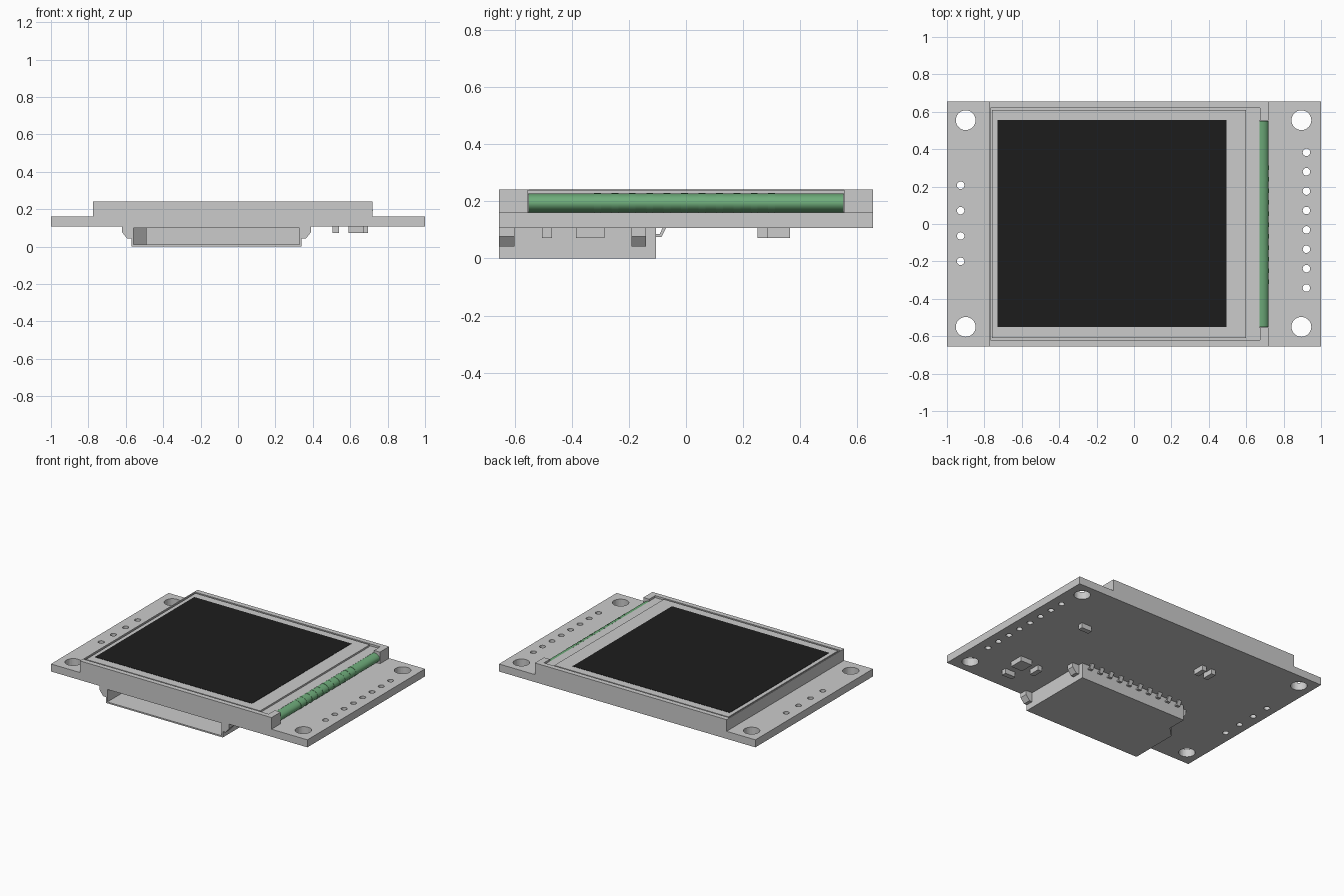
import bpy, bmesh, math
from mathutils import Matrix

if "Cube" in bpy.data.objects:
    bpy.data.objects.remove(bpy.data.objects["Cube"])


def finish(name, bm, color=None):
    bmesh.ops.recalc_face_normals(bm, faces=bm.faces)
    me = bpy.data.meshes.new(name)
    bm.to_mesh(me)
    bm.free()
    ob = bpy.data.objects.new(name, me)
    bpy.context.collection.objects.link(ob)
    if color:
        mat = bpy.data.materials.new(name + "_color")
        mat.diffuse_color = (*color, 1)
        mat.use_nodes = True
        mat.node_tree.nodes["Principled BSDF"].inputs["Base Color"].default_value = mat.diffuse_color
        me.materials.append(mat)
    return ob


def add_prism(bm, pts, a, b, axis='z'):
    put = {'x': lambda u, v, w: (w, u, v), 'y': lambda u, v, w: (u, w, v),
           'z': lambda u, v, w: (u, v, w)}[axis]
    lo = [bm.verts.new(put(u, v, a)) for u, v in pts]
    hi = [bm.verts.new(put(u, v, b)) for u, v in pts]
    bm.faces.new(lo)
    bm.faces.new(hi[::-1])
    for i in range(len(pts)):
        j = (i + 1) % len(pts)
        bm.faces.new((lo[i], lo[j], hi[j], hi[i]))


def rect(x0, x1, y0, y1):
    return [(x0, y0), (x1, y0), (x1, y1), (x0, y1)]


def prism(name, pts, a, b, axis='z', color=None):
    bm = bmesh.new()
    add_prism(bm, pts, a, b, axis)
    return finish(name, bm, color)


def cut(ob, cutter):
    mod = ob.modifiers.new("cut", 'BOOLEAN')
    mod.operation, mod.solver, mod.object = 'DIFFERENCE', 'EXACT', cutter
    bpy.context.view_layer.objects.active = ob
    bpy.ops.object.modifier_apply(modifier=mod.name)
    bpy.data.objects.remove(cutter)


# Circuit board with mounting holes and pin holes
B0, B1 = 0.107, 0.16
holes = [(x, y, 0.053) for x in (-0.9, 0.895) for y in (-0.55, 0.555)]
holes += [(-0.927, 0.207 - 0.1355 * i, 0.02) for i in range(4)]
holes += [(0.922, 0.383 - 0.1036 * i, 0.02) for i in range(8)]
board = prism("circuit_board", rect(-1, 1, -0.655, 0.655), B0, B1)
bm = bmesh.new()
for x, y, r in holes:
    bmesh.ops.create_cone(bm, cap_ends=True, segments=32, radius1=r, radius2=r,
                          depth=0.2, matrix=Matrix.Translation((x, y, 0.13)))
cut(board, finish("hole_cutter", bm))

# Thin solder rings around every hole, both sides
bm = bmesh.new()
for x, y, r in holes:
    R = r + 0.014
    for z in (B0 - 0.0006, B1 + 0.0006):
        ring = [[bm.verts.new((x + q * math.cos(t * math.tau / 32),
                               y + q * math.sin(t * math.tau / 32), z))
                 for t in range(32)] for q in (r, R)]
        for i in range(32):
            j = (i + 1) % 32
            bm.faces.new((ring[0][i], ring[0][j], ring[1][j], ring[1][i]))
finish("solder_rings", bm)

# Display frame: notched on the right, shallow pocket on top
frame = prism("display_frame",
              [(-0.775, -0.655), (0.72, -0.655), (0.72, -0.553), (0.672, -0.553),
               (0.672, 0.553), (0.72, 0.553), (0.72, 0.655), (-0.775, 0.655)], B1, 0.242)
cut(frame, prism("pocket_cutter", rect(-0.768, 0.674, -0.62, 0.62), 0.228, 0.3))
prism("glass", rect(-0.758, 0.6, -0.61, 0.61), 0.228, 0.24)
prism("screen", rect(-0.73, 0.495, -0.55, 0.555), 0.239, 0.242, color=(0.012, 0.012, 0.012))

# Rolled flex cable with fine ridges
green = (0.16, 0.42, 0.2)


def roll(rx, rz, n=12):
    return [(0.672 + rx * math.sin(math.pi * i / n), 0.194 + rz * math.cos(math.pi * i / n))
            for i in range(n + 1)]


cable = prism("flex_cable", roll(0.047, 0.033), -0.552, 0.552, 'y', green)
bm = bmesh.new()
for i in range(11):
    y = -0.31 + 0.061 * i
    add_prism(bm, roll(0.0485, 0.0345), y - 0.012, y + 0.012, 'y')
ridges = finish("cable_ridges", bm)
ridges.data.materials.append(cable.data.materials[0])
for ob in (cable, ridges):
    bpy.context.view_layer.objects.active = ob
    bpy.ops.object.select_all(action='DESELECT')
    ob.select_set(True)
    bpy.ops.object.shade_smooth_by_angle(angle=math.radians(30))

# Hollow card socket, open at the front, one rear corner stepped in
socket = prism("card_socket",
               [(-0.57, -0.655), (0.34, -0.655), (0.34, -0.105), (-0.5, -0.105),
                (-0.5, -0.24), (-0.57, -0.31)], 0, B0)
cut(socket, prism("socket_cutter",
                  [(-0.56, -0.7), (0.33, -0.7), (0.33, -0.115), (-0.49, -0.115),
                   (-0.49, -0.244), (-0.56, -0.314)], 0.01, 0.098))

# Bent mounting tabs on the socket sides
bm = bmesh.new()
tab = [(0, B0), (0.05, B0), (0.05, 0.077), (0.022, 0.042), (0, 0.042)]
for x, s, y0, y1 in ((0.34, 1, -0.655, -0.6), (0.34, 1, -0.19, -0.14),
                     (-0.57, -1, -0.655, -0.6), (-0.5, -1, -0.19, -0.14)):
    add_prism(bm, [(x + s * u, v) for u, v in tab], y0, y1, 'y')
finish("socket_tabs", bm)

# Contact leads behind the socket
bm = bmesh.new()
lead = [(-0.106, 0.075), (-0.086, 0.075), (-0.07, B0), (-0.082, B0),
        (-0.092, 0.085), (-0.106, 0.085)]
for i in range(10):
    x = -0.44 + 0.08 * i
    add_prism(bm, lead, x - 0.014, x + 0.014, 'x')
finish("socket_leads", bm)

# Small surface components under the board
bm = bmesh.new()
for r in (rect(0.605, 0.695, -0.385, -0.285), rect(0.59, 0.67, -0.505, -0.47),
          rect(0.505, 0.54, -0.385, -0.305), rect(0.59, 0.67, 0.25, 0.285),
          rect(-0.295, -0.26, 0.285, 0.365), rect(-0.37, -0.335, 0.285, 0.365)):
    add_prism(bm, r, 0.072, B0)
finish("components", bm)
